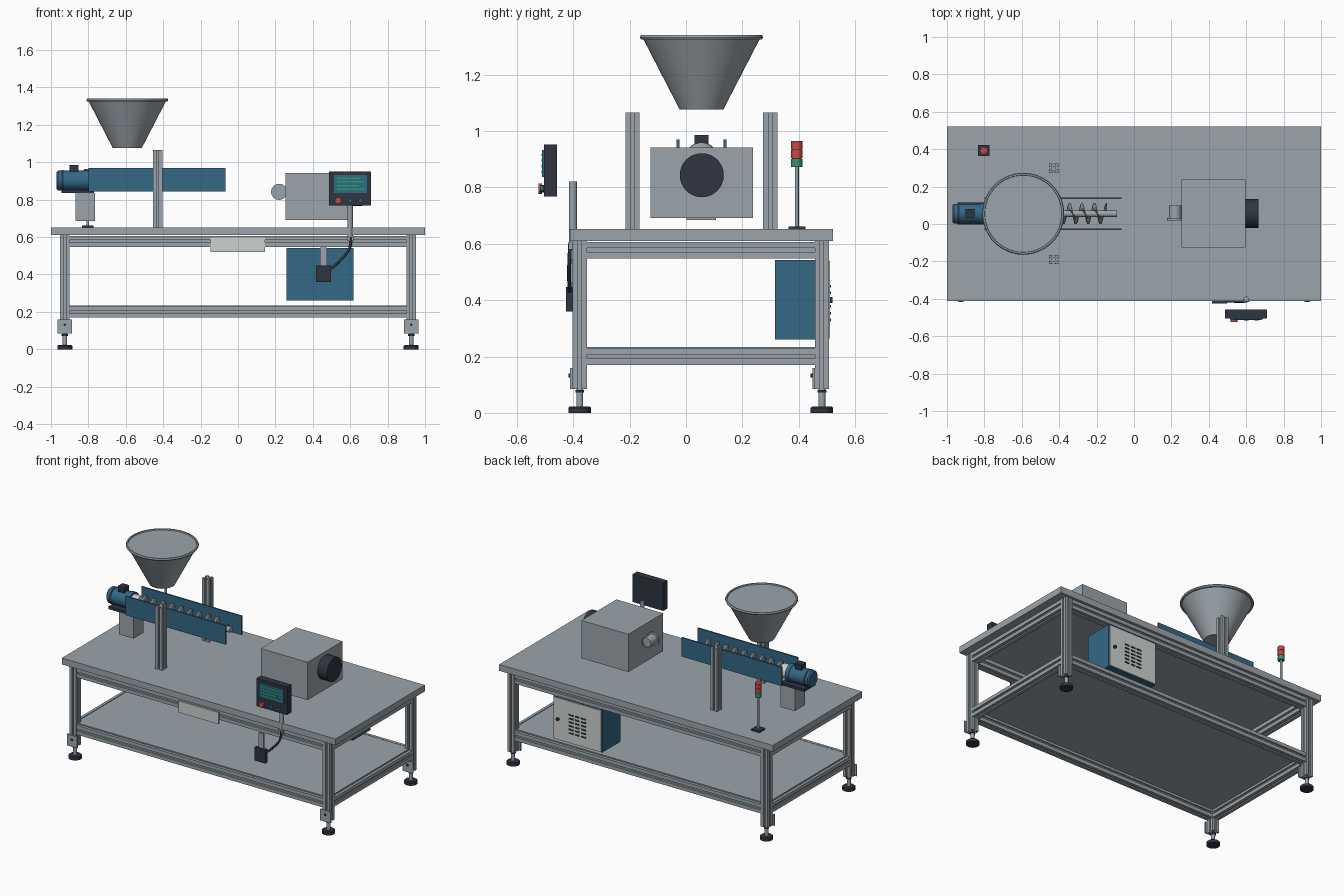
import bpy, bmesh, math
from mathutils import Matrix, Vector

if "Cube" in bpy.data.objects:
    bpy.data.objects.remove(bpy.data.objects["Cube"])


def srgb(r, g, b):
    f = lambda c: c / 12.92 if c <= 0.04045 else ((c + 0.055) / 1.055) ** 2.4
    return tuple(f(v / 255) for v in (r, g, b)) + (1,)


def material(name, *rgb):
    m = bpy.data.materials.new(name)
    m.diffuse_color = srgb(*rgb)
    m.use_nodes = True
    m.node_tree.nodes["Principled BSDF"].inputs["Base Color"].default_value = m.diffuse_color
    return m


STEEL = material("steel grey", 156, 165, 171)
LIGHT = material("light panel", 205, 210, 207)
BLUE = material("petrol blue", 52, 104, 134)
DARK = material("dark charcoal", 46, 53, 66)
RED = material("signal red", 200, 72, 68)
GREEN = material("signal green", 55, 150, 110)
SCREEN = material("screen teal", 40, 110, 130)


def finish(name, bm, mat, smooth=False):
    bmesh.ops.recalc_face_normals(bm, faces=bm.faces)
    me = bpy.data.meshes.new(name)
    bm.to_mesh(me)
    bm.free()
    me.materials.append(mat)
    if smooth:
        me.shade_smooth()
        me.set_sharp_from_angle(angle=math.radians(35))
    ob = bpy.data.objects.new(name, me)
    bpy.context.collection.objects.link(ob)
    return ob


def box(name, mat, x, y, z):
    """Box from (min, max) ranges."""
    bm = bmesh.new()
    bmesh.ops.create_cube(bm, size=1)
    for v in bm.verts:
        v.co = [r[0] if c < 0 else r[1] for c, r in zip(v.co, (x, y, z))]
    return finish(name, bm, mat)


AXES = {"x": Matrix.Rotation(math.pi / 2, 4, "Y"),
        "y": Matrix.Rotation(-math.pi / 2, 4, "X"), "z": Matrix()}


def lathe(name, mat, origin, axis, profile, n=40, closed=False):
    """Revolve (radius, height) points about an axis through origin."""
    bm = bmesh.new()
    rings = [[bm.verts.new((r * math.cos(i * math.tau / n), r * math.sin(i * math.tau / n), h))
              for i in range(n)] for r, h in profile]
    pairs = list(zip(rings, rings[1:])) + ([(rings[-1], rings[0])] if closed else [])
    for a, b in pairs:
        for i in range(n):
            j = (i + 1) % n
            bm.faces.new((a[i], a[j], b[j], b[i]))
    if not closed:
        bm.faces.new(rings[0])
        bm.faces.new(rings[-1])
    bm.transform(Matrix.Translation(origin) @ AXES[axis])
    return finish(name, bm, mat, True)


def rod(name, mat, origin, axis, r, length, n=32):
    return lathe(name, mat, origin, axis, [(r, 0), (r, length)], n)


def slotted(name, origin, axis, length, w=0.05, h=0.05):
    """Slotted aluminium bar: w and h are its two cross-section sizes."""
    side = [(.5, -.5), (.5, -.12), (.38, -.12), (.38, -.24), (.24, -.12),
            (.24, .12), (.38, .24), (.38, .12), (.5, .12)]
    bm = bmesh.new()
    vs = []
    for k in range(4):
        c, s = round(math.cos(k * math.pi / 2)), round(math.sin(k * math.pi / 2))
        vs += [bm.verts.new(((c * x - s * y) * w, (s * x + c * y) * h, 0)) for x, y in side]
    f = bm.faces.new(vs)
    ext = bmesh.ops.extrude_face_region(bm, geom=[f])["geom"]
    bmesh.ops.translate(bm, vec=(0, 0, length), verts=[g for g in ext if isinstance(g, bmesh.types.BMVert)])
    bm.transform(Matrix.Translation(origin) @ AXES[axis])
    return finish(name, bm, STEEL)


# Table: top, shelf, legs, feet and rails
YF, YB, LX = -0.377, 0.482, 0.926
box("table_top", STEEL, (-1, 1), (-.411, .522), (.61, .652))
box("lower_shelf", STEEL, (-.925, .925), (-.375, .48), (.222, .233))
for x in (-LX, LX):
    for y in (YF, YB):
        slotted("leg", (x, y, .085), "z", .525)
        box("leg_bracket", STEEL, (x - .038, x + .038), (y - .034, y - .025), (.085, .16))
        rod("bracket_bolt", DARK, (x, y - .04, .132), "y", .007, .008, 12)
        lathe("foot_pad", DARK, (x, y, 0), "z", [(.04, 0), (.04, .018), (.034, .023)])
        rod("foot_stem", STEEL, (x, y, .02), "z", .012, .066, 16)
        rod("foot_nut", DARK, (x, y, .072), "z", .018, .009, 6)
for z in (.2, .577):
    for y in (YF, YB):
        slotted("long_rail", (-.9, y, z), "x", 1.8, .06, .05)
    for x in (-LX, LX):
        slotted("side_rail", (x, YF + .025, z), "y", YB - YF - .05, .05, .06)
box("front_plate", LIGHT, (-.147, .145), (-.41, -.402), (.52, .597))

# Screw feeder: posts, side plates, auger, hopper
for y in (-.19, .299):
    slotted("hopper_post", (-.43, y, .652), "z", .413)
for y in (-.028, .138):
    box("trough_plate", BLUE, (-.80, -.068), (y - .005, y + .005), (.845, .97))
CY, CZ = 0.055, 0.903
rod("auger_shaft", STEEL, (-.80, CY, CZ), "x", .018, .71)
rod("shaft_coupling", LIGHT, (-.80, CY, CZ), "x", .045, .05)
bm = bmesh.new()
turns, steps, prev = 9, 28, None
for i in range(turns * steps + 1):
    a = i * math.tau / steps
    x = -.74 + .066 * i / steps
    cur = [bm.verts.new((x, CY + r * math.cos(a), CZ + r * math.sin(a))) for r in (.016, .056)]
    if prev:
        bm.faces.new((prev[0], prev[1], cur[1], cur[0]))
    prev = cur
flight = finish("auger_flight", bm, STEEL, True)
mod = flight.modifiers.new("thickness", "SOLIDIFY")
mod.thickness, mod.offset = .006, 0
lathe("hopper", STEEL, (-.592, CY, 0), "z",
      [(.078, 1.077), (.206, 1.325), (.215, 1.325), (.219, 1.332), (.215, 1.34), (.207, 1.34), (.205, 1.333)], 56)

# Drive motor on its pedestal
box("motor_pedestal", STEEL, (-.87, -.765), (.002, .107), (.685, .835))
box("motor_base", DARK, (-.945, -.77), (-.004, .114), (.835, .852))
lathe("motor_body", BLUE, (0, CY, CZ), "x", [(.045, -.97), (.053, -.962), (.053, -.82)])
rod("motor_band", DARK, (-.945, CY, CZ), "x", .055, .012)
rod("motor_flange", BLUE, (-.825, CY, CZ), "x", .057, .025)
box("terminal_box", DARK, (-.90, -.852), (.031, .08), (.945, .986))

# Processing head with outlet and end cap
box("head_housing", STEEL, (.255, .597), (-.126, .238), (.692, .942))
rod("head_end_cap", DARK, (.597, .056, .843), "x", .078, .068, 48)
lathe("outlet_tube", STEEL, (.22, 0, .842), "y",
      [(.033, .10), (.033, .032), (.043, .032), (.043, .02), (.028, .02), (.028, .10)], 32, True)
rod("outlet_core", STEEL, (.22, .024, .842), "y", .0285, .07)

# Signal tower
SX, SY = -.803, .393
box("tower_base", DARK, (SX - .03, SX + .03), (SY - .03, SY + .03), (.652, .662))
rod("tower_pole", STEEL, (SX, SY, .66), "z", .007, .212, 16)
for z, m, nm in ((.872, GREEN, "green_lamp"), (.904, RED, "lower_red_lamp"), (.935, RED, "upper_red_lamp")):
    rod(nm, m, (SX, SY, z), "z", .02, .029, 24)
rod("tower_core", DARK, (SX, SY, .872), "z", .017, .09, 24)

# Operator panel on its pole
rod("panel_pole", STEEL, (.60, -.401, .605), "z", .014, .215, 20)
box("pole_clamp", STEEL, (.583, .617), (-.417, -.4), (.58, .606))
box("panel_case", DARK, (.487, .71), (-.504, -.458), (.768, .952))
box("panel_screen", SCREEN, (.512, .69), (-.511, -.503), (.836, .933))
for z, x1 in ((.915, .655), (.895, .68), (.875, .645), (.855, .68)):
    box("screen_line", GREEN, (.53, x1), (-.513, -.51), (z - .004, z + .004))
for x, r, m in ((.535, .018, RED), (.60, .011, SCREEN), (.655, .011, SCREEN)):
    rod("button_collar", DARK, (x, -.511, .795), "y", r * .75, .01, 20)
    rod("button", m, (x, -.524 if m == RED else -.517, .795), "y", r, .013 if m == RED else .01, 20)

# Hanging switch box and its cable
box("switch_hanger", STEEL, (.438, .475), (-.412, -.402), (.44, .545))
box("switch_box", DARK, (.417, .497), (-.425, -.40), (.36, .447))
cu = bpy.data.curves.new("cable", "CURVE")
cu.dimensions, cu.bevel_depth, cu.bevel_resolution = "3D", .007, 2
sp = cu.splines.new("BEZIER")
pts = [((.605, -.412, .60), (0, 0, -.05)), ((.565, -.415, .495), (-.03, 0, -.03)), ((.49, -.412, .43), (-.03, 0, -.012))]
sp.bezier_points.add(len(pts) - 1)
for p, (co, d) in zip(sp.bezier_points, pts):
    p.co, p.handle_left, p.handle_right = co, Vector(co) - Vector(d), Vector(co) + Vector(d)
cu.materials.append(DARK)
bpy.context.collection.objects.link(bpy.data.objects.new("cable", cu))

# Electrical cabinet with vented rear door
box("cabinet", BLUE, (.26, .617), (.315, .503), (.26, .543))
box("cabinet_door", LIGHT, (.265, .612), (.503, .511), (.264, .539))
for i in range(3):
    for k in range(6):
        x, z = .375 + i * .045, .325 + k * .024
        box("door_vent", DARK, (x, x + .033), (.510, .514), (z, z + .009))
rod("door_lock", DARK, (.578, .508, .40), "y", .011, .012, 16)
